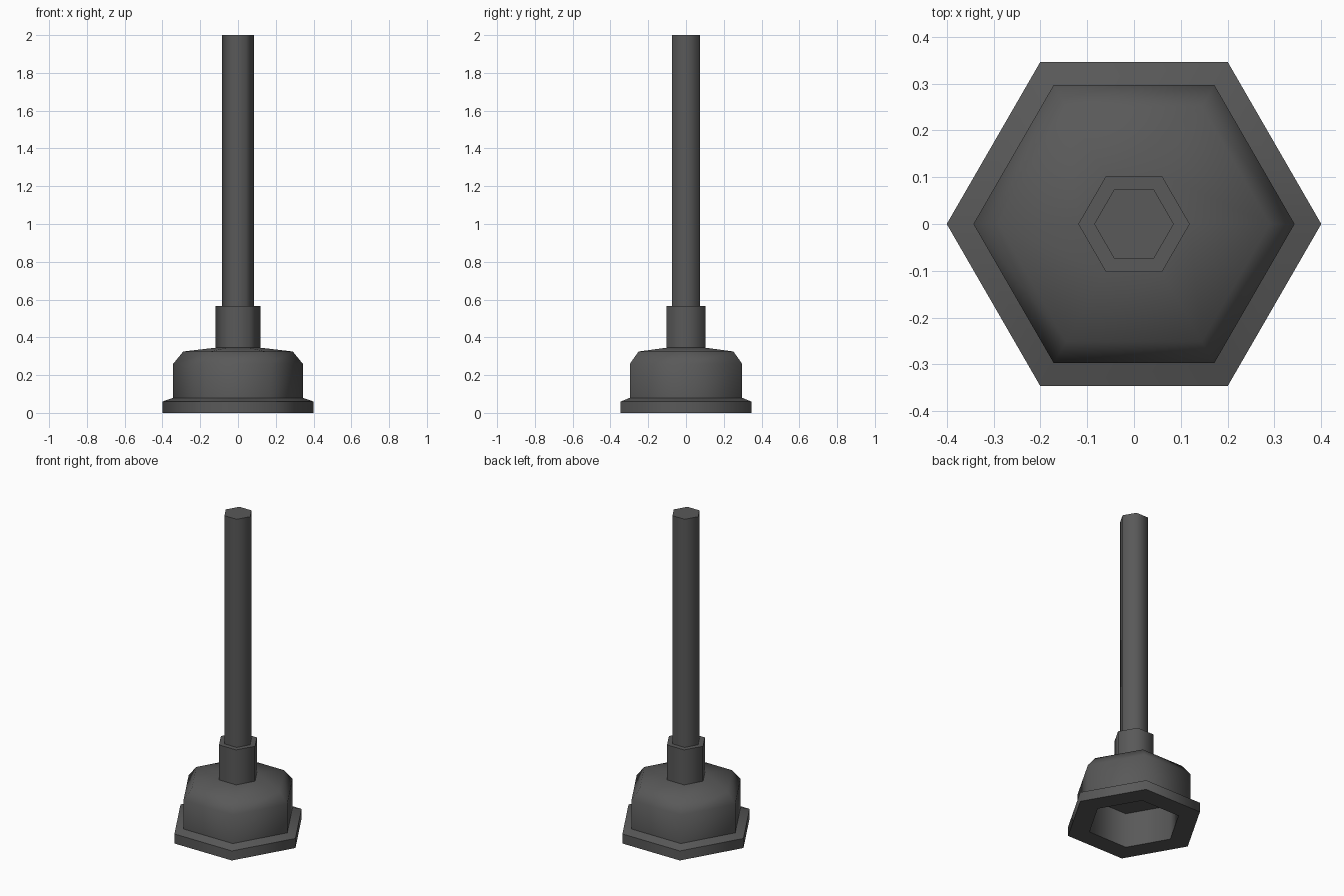
import bpy
import bmesh
from math import cos, sin, pi, radians

cube = bpy.data.objects.get("Cube")
if cube:
    bpy.data.objects.remove(cube, do_unlink=True)

SIDES = 6

rubber = bpy.data.materials.new("dark_grey")
rubber.use_nodes = True
grey = (0.1, 0.1, 0.1, 1)
rubber.diffuse_color = grey
rubber.node_tree.nodes["Principled BSDF"].inputs["Base Color"].default_value = grey


def lathe(name, profile):
    """Sweep (radius, height) points round z as a hexagon and cap both ends."""
    bm = bmesh.new()
    rings = [[bm.verts.new((r * cos(2 * pi * i / SIDES), r * sin(2 * pi * i / SIDES), z))
              for i in range(SIDES)] for r, z in profile]
    for low, high in zip(rings, rings[1:]):
        for i in range(SIDES):
            j = (i + 1) % SIDES
            bm.faces.new((low[i], low[j], high[j], high[i]))
    bm.faces.new(rings[0][::-1])
    bm.faces.new(rings[-1])
    bmesh.ops.recalc_face_normals(bm, faces=bm.faces)
    mesh = bpy.data.meshes.new(name)
    bm.to_mesh(mesh)
    bm.free()
    mesh.materials.append(rubber)
    obj = bpy.data.objects.new(name, mesh)
    bpy.context.collection.objects.link(obj)
    bpy.ops.object.select_all(action="DESELECT")
    obj.select_set(True)
    bpy.context.view_layer.objects.active = obj
    bpy.ops.object.shade_smooth_by_angle(angle=radians(65))
    return obj


# Hollow cup: inner ceiling, inner wall, flange, shoulder and collar
lathe("rubber_cup", [
    (0.27, 0.22), (0.27, 0), (0.4, 0), (0.4, 0.06), (0.343, 0.08),
    (0.343, 0.26), (0.29, 0.325), (0.119, 0.345), (0.119, 0.565),
])

# Long straight handle, seated in the collar
lathe("handle", [(0.085, 0.45), (0.085, 2)])
